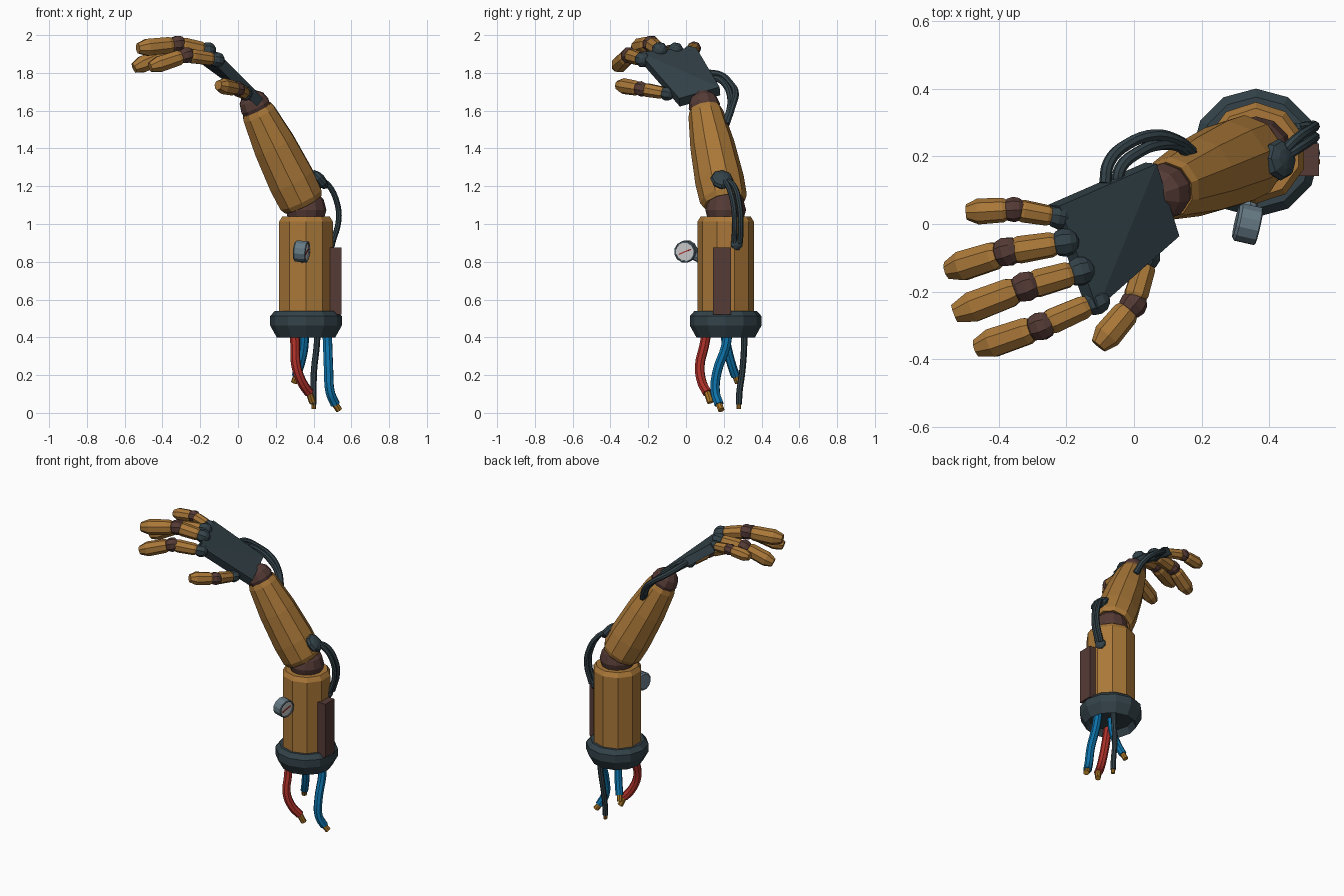
import bpy, bmesh, math
from mathutils import Vector as V

if "Cube" in bpy.data.objects:
    bpy.data.objects.remove(bpy.data.objects["Cube"])


def material(name, *rgb):
    m = bpy.data.materials.new(name)
    m.diffuse_color = (*rgb, 1)
    m.use_nodes = True
    m.node_tree.nodes["Principled BSDF"].inputs["Base Color"].default_value = m.diffuse_color
    return m


OCHRE = material("ochre", .40, .187, .04)
SLATE = material("slate", .033, .055, .066)
BROWN = material("brown", .09, .043, .036)
RED = material("red", .42, .03, .022)
BLUE = material("blue", .004, .17, .40)
STEEL = material("steel", .13, .19, .23)
WHITE = material("white", .7, .7, .7)
COPPER = material("copper", .40, .18, .02)


def finish(name, bm, mat):
    bmesh.ops.remove_doubles(bm, verts=bm.verts, dist=1e-5)
    bmesh.ops.recalc_face_normals(bm, faces=bm.faces)
    me = bpy.data.meshes.new(name)
    bm.to_mesh(me)
    bm.free()
    me.materials.append(mat)
    ob = bpy.data.objects.new(name, me)
    bpy.context.collection.objects.link(ob)
    return ob


def lathe(name, p0, p1, profile, sides, mat):
    """Turn (fraction along p0-p1, radius) pairs around the p0-p1 axis."""
    p0, p1 = V(p0), V(p1)
    q = V((0, 0, 1)).rotation_difference(p1 - p0)
    bm = bmesh.new()
    rings = []
    for t, r in profile:
        ring = []
        for i in range(sides):
            a = math.pi / 2 + math.tau * i / sides
            ring.append(bm.verts.new(p0.lerp(p1, t) + q @ V((r * math.cos(a), r * math.sin(a), 0))))
        rings.append(ring)
    for a, b in zip(rings, rings[1:]):
        for i in range(sides):
            j = (i + 1) % sides
            bm.faces.new((a[i], a[j], b[j], b[i]))
    bm.faces.new(rings[0])
    bm.faces.new(rings[-1])
    return finish(name, bm, mat)


def ball(name, c, r, mat, axis=(0, 0, 1), sides=10, flat=1.0):
    c, d = V(c), V(axis).normalized() * r * flat
    n = 6
    prof = [((1 - math.cos(math.pi * k / n)) / 2, max(r * math.sin(math.pi * k / n), .12 * r))
            for k in range(n + 1)]
    return lathe(name, c - d, c + d, prof, sides, mat)


def tube(name, pts, r, mat):
    cu = bpy.data.curves.new(name, 'CURVE')
    cu.dimensions = '3D'
    cu.bevel_depth, cu.bevel_resolution, cu.resolution_u = r, 2, 4
    cu.use_fill_caps = True
    sp = cu.splines.new('BEZIER')
    sp.bezier_points.add(len(pts) - 1)
    for bp, p in zip(sp.bezier_points, pts):
        bp.co = p
        bp.handle_left_type = bp.handle_right_type = 'AUTO'
    sp.use_smooth = False
    cu.materials.append(mat)
    ob = bpy.data.objects.new(name, cu)
    bpy.context.collection.objects.link(ob)
    bpy.ops.object.select_all(action='DESELECT')
    ob.select_set(True)
    bpy.context.view_layer.objects.active = ob
    bpy.ops.object.convert(target='MESH')


def prism(name, top, offset, mat):
    bm = bmesh.new()
    a = [bm.verts.new(V(p)) for p in top]
    b = [bm.verts.new(V(p) + V(offset)) for p in top]
    # bent quads are split along one diagonal
    for s in (a, b):
        bm.faces.new((s[0], s[1], s[2]))
        bm.faces.new((s[0], s[2], s[3]))
    for i in range(4):
        j = (i + 1) % 4
        bm.faces.new((a[i], a[j], b[j], b[i]))
    return finish(name, bm, mat)


# upper arm with its base collar and side plate
CX, CY = .36, .21
lathe("base_collar", (CX, CY, .40), (CX, CY, .54),
      [(.35, .02), (.3, .13), (0, .155), (.45, .19), (.8, .19), (1, .165), (1, .1)], 12, SLATE)
lathe("upper_arm", (CX, CY, .48), (CX, CY, 1.04),
      [(0, .15), (.95, .15), (1, .132), (1, .08)], 10, OCHRE)
prism("side_plate", [(.48, .142, .52), (.48, .238, .52), (.48, .238, .876), (.48, .142, .876)],
      (.067, 0, 0), BROWN)

# elbow, forearm, wrist
ELBOW, WRIST = V((CX, CY, 1.075)), V((.09, .097, 1.625))
axis = WRIST - ELBOW
ball("elbow_joint", ELBOW, .108, BROWN, sides=12)
lathe("forearm", ELBOW + axis * .06, ELBOW + axis * .97,
      [(.03, .07), (0, .112), (.05, .126), (.25, .130), (.62, .118), (.95, .094), (1, .084), (.97, .06)],
      10, OCHRE)
ball("wrist_joint", WRIST, .084, BROWN, axis=axis)

# palm plate
normal = V((.616, -.064, .784))
prism("palm", [(.067, .178, 1.725), (-.22, .053, 1.935), (-.108, -.25, 1.91), (.134, -.036, 1.665)],
      normal * -.055, SLATE)


# fingers: dark knuckle, two segments and a round joint
def finger(name, base, joint, tip, r):
    base, joint, tip = V(base), V(joint), V(tip)
    ball(name + "_knuckle", base, r * .95, SLATE, axis=joint - base, sides=8)
    lathe(name + "_inner", base.lerp(joint, .14), joint.lerp(base, .1),
          [(0, r * .68), (.12, r * .84), (.85, r * .92), (1, r * .78)], 8, OCHRE)
    ball(name + "_joint", joint, r * 1.02, BROWN, axis=tip - joint, sides=8)
    lathe(name + "_outer", joint.lerp(tip, .14), tip,
          [(0, r * .82), (.1, r * .98), (.72, r * 1.04), (1, r * .62)], 8, OCHRE)


finger("little_finger", (-.225, .02, 1.91), (-.355, .043, 1.93), (-.495, .035, 1.915), .037)
finger("ring_finger", (-.205, -.055, 1.92), (-.375, -.082, 1.905), (-.55, -.137, 1.825), .045)
finger("middle_finger", (-.16, -.14, 1.92), (-.32, -.185, 1.952), (-.53, -.265, 1.93), .047)
finger("index_finger", (-.112, -.23, 1.87), (-.275, -.302, 1.893), (-.465, -.367, 1.83), .044)
finger("thumb", (.04, -.10, 1.69), (-.002, -.237, 1.715), (-.105, -.36, 1.735), .041)

# wrist cables
tube("wrist_cable_outer", [(-.085, .12, 1.80), (-.075, .18, 1.79), (-.02, .235, 1.745), (.06, .262, 1.69),
                           (.13, .245, 1.62), (.17, .215, 1.53)], .018, SLATE)
tube("wrist_cable_inner", [(-.05, .12, 1.77), (-.04, .165, 1.77), (.01, .21, 1.735), (.075, .235, 1.675),
                           (.135, .23, 1.60), (.16, .20, 1.52)], .018, SLATE)

# elbow cables with round socket above and small socket below
ball("forearm_socket", (.43, .19, 1.235), .062, SLATE, axis=(.72, .1, .65), sides=8, flat=.5)
for k, dy in (("front", 0), ("back", .032)):
    tube("elbow_cable_" + k, [(.44, .195 + dy * .6, 1.235), (.48, .22 + dy, 1.205), (.525, .25 + dy, 1.11),
                              (.533, .258 + dy, 1.02), (.50, .255 + dy, .90)], .015, SLATE)
ball("arm_socket", (.49, .268, .895), .036, SLATE, axis=(.9, .4, 0), sides=8, flat=.6)

# pressure gauge on a short stem
c, a = V((.335, 0, .855)), V((.97, -.22, -.08)).normalized()
lathe("gauge_stem", c, (.345, .09, .81), [(0, .022), (1, .026)], 8, STEEL)
lathe("gauge_case", c - a * .035, c + a * .035,
      [(0, .048), (.12, .058), (.95, .058), (1, .054), (1, .049), (.88, .049)], 12, STEEL)
lathe("gauge_face", c + a * .025, c + a * .029, [(0, .049), (1, .049)], 12, WHITE)
side = a.cross(V((0, 0, 1))).normalized()
up = side.cross(a)
along, wide = side * .92 - up * .38, up * .92 + side * .38
n0 = c + a * .029
prism("gauge_needle", [n0 - along * .035 - wide * .003, n0 + along * .035 - wide * .003,
                       n0 + along * .035 + wide * .003, n0 - along * .035 + wide * .003], a * .004, RED)

# loose wires with bare ends
wires = [("red_wire", RED, .026, [(.30, .115, .46), (.303, .095, .35), (.308, .073, .25), (.34, .085, .16),
                                  (.378, .113, .105)], (.395, .13, .055)),
         ("long_blue_wire", BLUE, .026, [(.47, .225, .46), (.475, .21, .35), (.48, .165, .22), (.488, .155, .11),
                                         (.515, .175, .045)], (.535, .187, .015)),
         ("short_blue_wire", BLUE, .024, [(.35, .20, .46), (.35, .215, .36), (.33, .24, .26),
                                          (.308, .262, .195)], (.297, .275, .16)),
         ("dark_wire", SLATE, .017, [(.42, .305, .46), (.418, .308, .37), (.402, .298, .22), (.40, .283, .11),
                                     (.40, .28, .045)], (.40, .28, .02))]
for name, mat, r, pts, tip in wires:
    tube(name, pts, r, mat)
    lathe(name + "_end", pts[-1], tip, [(-.2, r * .7), (1, r * .7)], 8, COPPER)
